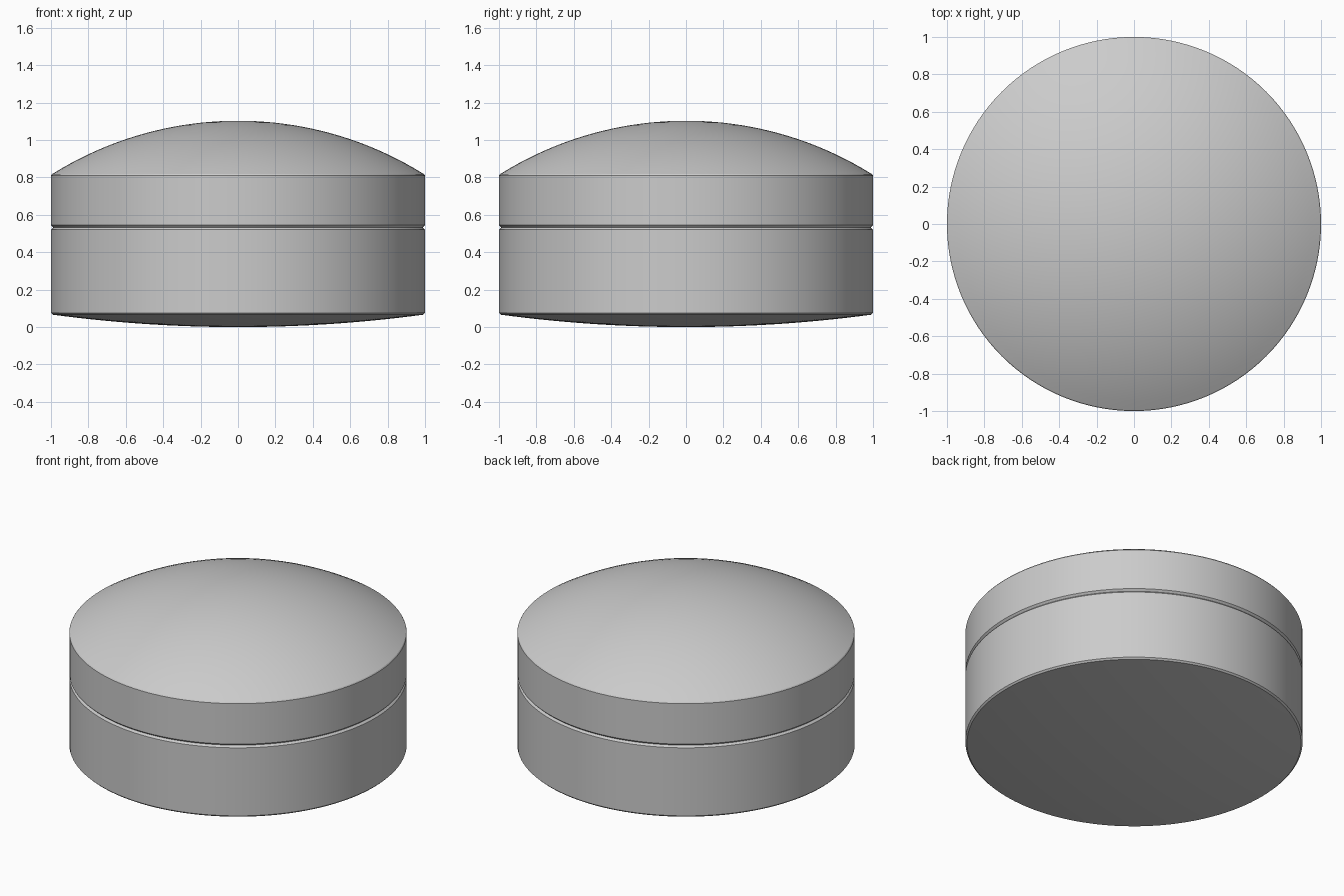
import bpy, bmesh, math

cube = bpy.data.objects.get("Cube")
if cube:
    bpy.data.objects.remove(cube, do_unlink=True)

SEGMENTS = 128
RINGS = 20

glass = bpy.data.materials.new("plain_grey")
glass.use_nodes = True
colour = (0.6, 0.6, 0.6, 1)
glass.diffuse_color = colour
glass.node_tree.nodes["Principled BSDF"].inputs["Base Color"].default_value = colour


def arc(radius, edge_z, sag):
    """Spherical cap profile from the axis out to the rim; sag is the rise at the axis."""
    ball = (radius ** 2 + sag ** 2) / (2 * abs(sag))
    points = []
    for i in range(RINGS + 1):
        r = radius * i / RINGS
        rise = math.sqrt(ball ** 2 - r ** 2) - (ball - abs(sag))
        points.append((r, edge_z + math.copysign(rise, sag)))
    return points


def lathe(name, profile):
    """Spin a closed profile, given from axis to axis, into a solid."""
    bm = bmesh.new()
    verts = [bm.verts.new((r, 0, z)) for r, z in profile]
    edges = [bm.edges.new(pair) for pair in zip(verts, verts[1:])]
    bmesh.ops.spin(bm, geom=verts + edges, cent=(0, 0, 0), axis=(0, 0, 1),
                   angle=math.tau, steps=SEGMENTS, use_duplicate=False)
    bmesh.ops.remove_doubles(bm, verts=bm.verts, dist=0.0001)
    bmesh.ops.recalc_face_normals(bm, faces=bm.faces)
    mesh = bpy.data.meshes.new(name)
    bm.to_mesh(mesh)
    bm.free()
    mesh.materials.append(glass)
    obj = bpy.data.objects.new(name, mesh)
    bpy.context.collection.objects.link(obj)
    bpy.ops.object.select_all(action='DESELECT')
    obj.select_set(True)
    bpy.context.view_layer.objects.active = obj
    bpy.ops.object.shade_smooth_by_angle(angle=math.radians(20))


# Curved joint shared by both elements; their chamfered rims form the groove
joint = arc(0.988, 0.533, -0.2)

# Lower element: shallow curved base, straight wall, chamfered rims
lower = arc(0.99, 0.066, -0.066) + [(1, 0.076), (1, 0.521)] + joint[::-1]
lathe("lower_lens", lower)

# Upper element: straight wall and domed top
upper = joint + [(1, 0.545), (1, 0.81)] + arc(0.995, 0.817, 0.286)[::-1]
lathe("upper_lens", upper)
